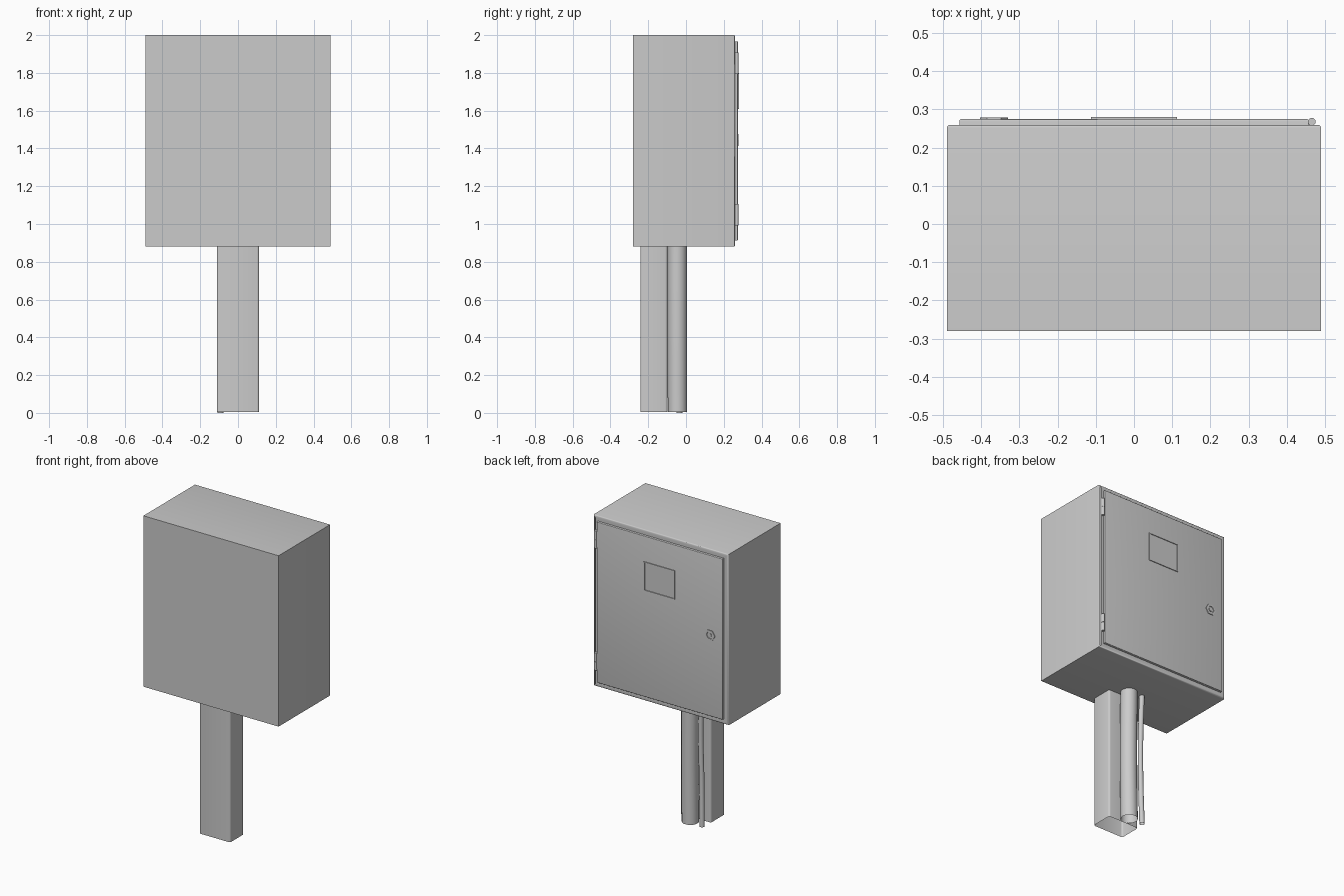
import bpy, bmesh, math
from mathutils import Vector, Matrix

if "Cube" in bpy.data.objects:
    bpy.data.objects.remove(bpy.data.objects["Cube"], do_unlink=True)

grey = bpy.data.materials.new("light grey paint")
grey.use_nodes = True
grey.diffuse_color = (0.6, 0.6, 0.6, 1)
grey.node_tree.nodes["Principled BSDF"].inputs["Base Color"].default_value = (0.6, 0.6, 0.6, 1)


def finish(name, bm):
    bmesh.ops.recalc_face_normals(bm, faces=bm.faces)
    mesh = bpy.data.meshes.new(name)
    bm.to_mesh(mesh)
    bm.free()
    mesh.materials.append(grey)
    ob = bpy.data.objects.new(name, mesh)
    bpy.context.collection.objects.link(ob)
    bpy.ops.object.select_all(action="DESELECT")
    ob.select_set(True)
    bpy.context.view_layer.objects.active = ob
    bpy.ops.object.shade_smooth_by_angle(angle=math.radians(40))
    return ob


def block(lo, hi):
    bm = bmesh.new()
    lo, hi = Vector(lo), Vector(hi)
    matrix = Matrix.Translation((lo + hi) / 2) @ Matrix.Diagonal((*(hi - lo), 1))
    bmesh.ops.create_cube(bm, size=1, matrix=matrix)
    return bm


def back_face(bm):
    return max(bm.faces, key=lambda f: f.calc_center_median().y)


def round_edges(bm, edges, width, segments=3):
    bmesh.ops.bevel(bm, geom=list(edges), offset=width, segments=segments,
                    profile=0.5, affect="EDGES")


def inset(bm, width, depth):
    face = back_face(bm)
    bmesh.ops.inset_region(bm, faces=[face], thickness=width)
    bmesh.ops.translate(bm, verts=face.verts, vec=(0, depth, 0))


def cylinder(name, center, radius, length, sides=24, axis="Z"):
    bm = bmesh.new()
    turn = Matrix.Rotation(math.pi / 2, 4, "X") if axis == "Y" else Matrix()
    bmesh.ops.create_cone(bm, cap_ends=True, segments=sides, radius1=radius,
                          radius2=radius, depth=length,
                          matrix=Matrix.Translation(center) @ turn)
    return finish(name, bm)


def tube(name, points, radius):
    # Open-ended conduit along a smooth path
    curve = bpy.data.curves.new(name, "CURVE")
    curve.dimensions = "3D"
    curve.bevel_depth = radius
    curve.bevel_resolution = 6
    curve.materials.append(grey)
    spline = curve.splines.new("BEZIER")
    spline.bezier_points.add(len(points) - 1)
    for point, co in zip(spline.bezier_points, points):
        point.co = co
        point.handle_left_type = point.handle_right_type = "AUTO"
    ob = bpy.data.objects.new(name, curve)
    bpy.context.collection.objects.link(ob)


# Cabinet with a softened back edge and a recessed door seat
bm = block((-0.49, -0.28, 0.88), (0.49, 0.26, 2.0))
round_edges(bm, back_face(bm).edges, 0.008)
inset(bm, 0.012, 0)
inset(bm, 0.004, -0.012)
finish("cabinet", bm)

# Door
bm = block((-0.457, 0.245, 0.913), (0.457, 0.275, 1.967))
round_edges(bm, back_face(bm).edges, 0.005)
finish("door", bm)

# Window frame with sunken pane
bm = block((-0.112, 0.27, 1.61), (0.112, 0.28, 1.80))
inset(bm, 0.008, 0)
inset(bm, 0.001, -0.004)
finish("window_frame", bm)

# Hinges: two knuckles and a leaf each
for label, z in (("upper", 1.85), ("lower", 1.05)):
    for part, dz in (("top", 0.029), ("bottom", -0.029)):
        cylinder(f"{label}_hinge_{part}_knuckle", (0.466, 0.268, z + dz), 0.010, 0.056, 16)
    finish(f"{label}_hinge_leaf", block((0.45, 0.25, z - 0.05), (0.466, 0.272, z + 0.05)))

# Lock: hexagonal collar with a key barrel
bm = bmesh.new()
bmesh.ops.create_cone(bm, cap_ends=True, segments=6, radius1=0.037, radius2=0.037, depth=0.012,
                      matrix=Matrix.Translation((-0.367, 0.273, 1.445))
                      @ Matrix.Rotation(math.pi / 2, 4, "X") @ Matrix.Rotation(math.pi / 6, 4, "Z"))
inset(bm, 0.012, 0)
inset(bm, 0.001, -0.005)
finish("lock_collar", bm)
cylinder("lock_barrel", (-0.367, 0.274, 1.445), 0.012, 0.01, 16, "Y")

# Hollow post, open at the foot, with softened corners
bm = block((-0.112, -0.242, 0.005), (0.112, -0.098, 0.9))
round_edges(bm, [e for e in bm.edges if abs(e.verts[0].co.z - e.verts[1].co.z) > 0.5], 0.012)
foot = min(bm.faces, key=lambda f: f.calc_center_median().z)
bmesh.ops.delete(bm, geom=[foot], context="FACES_ONLY")
finish("post", bm)

# Main conduit and thin cable behind the post
tube("main_conduit", [(0, -0.045, 0.004), (0.004, -0.046, 0.45), (0, -0.046, 0.9)], 0.052)
tube("thin_cable", [(-0.092, -0.035, 0), (-0.086, -0.04, 0.3),
                    (-0.082, -0.036, 0.6), (-0.09, -0.033, 0.9)], 0.016)
